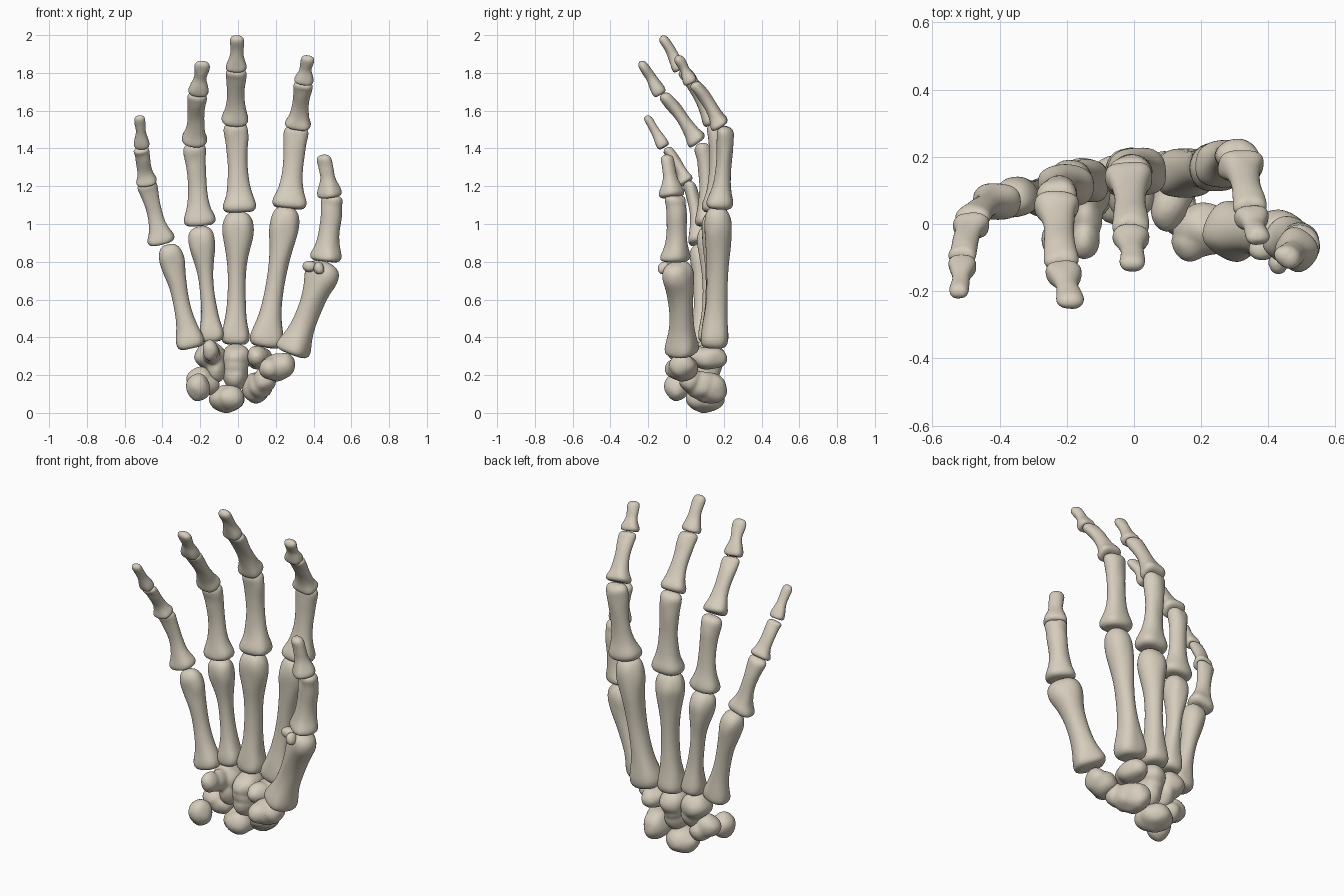
import bpy, bmesh, math
from mathutils import Vector, Matrix, noise

if "Cube" in bpy.data.objects:
    bpy.data.objects.remove(bpy.data.objects["Cube"])

bone_mat = bpy.data.materials.new("bone ivory")
bone_mat.diffuse_color = (0.67, 0.61, 0.505, 1)
bone_mat.use_nodes = True
bone_mat.node_tree.nodes["Principled BSDF"].inputs["Base Color"].default_value = bone_mat.diffuse_color


def add_object(name, bm):
    bmesh.ops.recalc_face_normals(bm, faces=bm.faces)
    for f in bm.faces:
        f.smooth = True
    mesh = bpy.data.meshes.new(name)
    bm.to_mesh(mesh)
    bm.free()
    mesh.materials.append(bone_mat)
    ob = bpy.data.objects.new(name, mesh)
    bpy.context.collection.objects.link(ob)
    return ob


# Stations along a bone: (position, base share, shaft share, head share)
LONG = [(0, .58, 0, 0), (.012, .85, 0, 0), (.05, 1, 0, 0), (.11, .98, 0, 0),
        (.19, .5, .52, 0), (.32, .08, .98, 0), (.5, 0, 1, 0), (.67, 0, .97, .07),
        (.79, 0, .55, .47), (.87, 0, 0, .98), (.93, 0, 0, 1.02),
        (.975, 0, 0, .86), (1, 0, 0, .5)]
# Palm bones: flaring base and a large ball-like head
PALM = [(0, .55, 0, 0), (.012, .85, 0, 0), (.045, 1, 0, 0), (.1, .97, 0, 0),
        (.17, .55, .45, 0), (.28, .12, .9, 0), (.45, 0, 1, 0), (.6, 0, 1, .05),
        (.72, 0, .6, .45), (.81, 0, .1, .92), (.87, 0, 0, 1.02),
        (.93, 0, 0, .94), (.975, 0, 0, .72), (1, 0, 0, .38)]
# Fingertip bone: flared base, thin waist, rounded tuft
TIP = [(0, .6, 0, 0), (.02, .88, 0, 0), (.08, 1, 0, 0), (.18, .95, 0, 0),
       (.32, .45, .55, 0), (.48, 0, 1, 0), (.62, 0, .9, .15), (.74, 0, .3, .7),
       (.84, 0, 0, 1), (.92, 0, 0, .93), (.97, 0, 0, .72), (1, 0, 0, .4)]
SIDES = 20


def long_bone(name, p0, p1, base, shaft, head, dorsal=(0, 1, 0), bow=.012,
              stations=LONG, notch=.16):
    """Loft rings from p0 to p1; base, shaft and head are (width, depth)."""
    p0, p1 = Vector(p0), Vector(p1)
    axis = (p1 - p0).normalized()
    length = (p1 - p0).length
    back = Vector(dorsal)
    back = (back - axis * back.dot(axis)).normalized()
    side = back.cross(axis)
    bm = bmesh.new()
    rings = []
    for t, b, s, h in stations:
        w = (base[0] * b + shaft[0] * s + head[0] * h) / 2
        d = (base[1] * b + shaft[1] * s + head[1] * h) / 2
        centre = p0 + axis * length * t + back * bow * (math.sin(math.pi * t) - .4)
        ring = []
        for i in range(SIDES):
            a = 2 * math.pi * i / SIDES
            c, n = math.cos(a), math.sin(a)
            # squarer bases, paired condyles on the head
            power = 1 - .22 * min(b, 1)
            x = math.copysign(abs(c) ** power, c) * w
            y = math.copysign(abs(n) ** power, n) * d
            if n < 0:
                y *= 1 - notch * (h + .6 * b) * abs(n) ** 4
            elif h > .5:
                y *= 1 - .5 * notch * abs(n) ** 4
                x *= 1 - .12 * n
            co = centre + side * x + back * y
            co += axis * h * notch * .06 * (abs(c) - .5) * (t > .9)
            co += (co - centre).normalized() * noise.noise(co * 17) * .007
            ring.append(bm.verts.new(co))
        rings.append(ring)
    for r0, r1 in zip(rings, rings[1:]):
        for i in range(SIDES):
            j = (i + 1) % SIDES
            bm.faces.new((r0[i], r0[j], r1[j], r1[i]))
    # slightly hollow base, closed rounded head
    for ring, push in ((rings[0], .004), (rings[-1], .003)):
        mid = sum((v.co for v in ring), Vector()) / SIDES + axis * push
        hub = bm.verts.new(mid)
        for i in range(SIDES):
            bm.faces.new((ring[i], ring[(i + 1) % SIDES], hub))
    ob = add_object(name, bm)
    sub = ob.modifiers.new("smooth", 'SUBSURF')
    sub.levels = sub.render_levels = 1


def lump_bone(name, *lumps, grow=.01):
    """Merge ellipsoids (centre, radii) into one rounded bone."""
    bm = bmesh.new()
    for centre, radii in lumps:
        radii = [r + grow for r in radii]
        mat = Matrix.Translation(centre) @ Matrix.Diagonal((*radii, 1))
        bmesh.ops.create_icosphere(bm, subdivisions=3, radius=1, matrix=mat)
    for v in bm.verts:
        v.co += noise.noise_vector(v.co * 14) * .009
    ob = add_object(name, bm)
    re = ob.modifiers.new("merge", 'REMESH')
    re.mode = 'VOXEL'
    re.voxel_size = .008
    re.use_smooth_shade = True
    sm = ob.modifiers.new("soften", 'SMOOTH')
    sm.factor = .5
    sm.iterations = 9


# Metacarpals
palm = dict(stations=PALM)
long_bone("index_metacarpal", (.145, .15, .345), (.262, .17, 1.09),
          (.18, .16), (.095, .11), (.16, .165), **palm)
long_bone("middle_metacarpal", (-.015, .15, .36), (.003, .15, 1.065),
          (.15, .16), (.09, .1), (.17, .165), **palm)
long_bone("ring_metacarpal", (-.135, .13, .375), (-.2, .12, .985),
          (.13, .14), (.075, .085), (.145, .15), **palm)
long_bone("little_metacarpal", (-.245, .08, .34), (-.368, .075, .89),
          (.155, .13), (.085, .085), (.135, .135), **palm)

# Proximal phalanges
long_bone("index_proximal_phalanx", (.27, .175, 1.08), (.31, .21, 1.515),
          (.185, .15), (.105, .08), (.13, .105))
long_bone("middle_proximal_phalanx", (.012, .155, 1.06), (-.012, .16, 1.535),
          (.18, .15), (.105, .08), (.13, .105))
long_bone("ring_proximal_phalanx", (-.2, .115, .99), (-.232, .09, 1.425),
          (.17, .14), (.1, .075), (.125, .1))
long_bone("little_proximal_phalanx", (-.4, .07, .895), (-.485, .02, 1.22),
          (.15, .12), (.08, .066), (.105, .08))

# Middle phalanges
long_bone("index_middle_phalanx", (.315, .185, 1.515), (.347, .045, 1.75),
          (.14, .11), (.085, .065), (.105, .075))
long_bone("middle_middle_phalanx", (-.015, .15, 1.535), (-.01, -.015, 1.82),
          (.145, .115), (.09, .07), (.11, .08))
long_bone("ring_middle_phalanx", (-.232, .065, 1.43), (-.215, -.12, 1.69),
          (.14, .11), (.085, .065), (.105, .075))
long_bone("little_middle_phalanx", (-.483, .005, 1.215), (-.513, -.1, 1.4),
          (.11, .09), (.072, .056), (.085, .065))

# Fingertip bones
tip = dict(stations=TIP, bow=.004, notch=.1)
long_bone("index_distal_phalanx", (.348, .025, 1.745), (.37, -.045, 1.89),
          (.105, .08), (.062, .05), (.08, .06), **tip)
long_bone("middle_distal_phalanx", (-.01, -.03, 1.815), (-.006, -.125, 1.995),
          (.11, .085), (.065, .055), (.08, .06), **tip)
long_bone("ring_distal_phalanx", (-.21, -.135, 1.685), (-.19, -.24, 1.86),
          (.11, .085), (.065, .05), (.085, .06), **tip)
long_bone("little_distal_phalanx", (-.51, -.115, 1.405), (-.52, -.21, 1.57),
          (.085, .07), (.052, .045), (.062, .05), **tip)

# Thumb, turned inward across the palm
thumb = (.55, .83, 0)
long_bone("thumb_metacarpal", (.28, -.02, .31), (.472, -.045, .795),
          (.185, .18), (.115, .13), (.195, .17), dorsal=thumb, **palm)
long_bone("thumb_proximal_phalanx", (.462, -.055, .8), (.503, -.055, 1.15),
          (.165, .15), (.105, .105), (.12, .12), dorsal=thumb)
long_bone("thumb_distal_phalanx", (.485, -.075, 1.14), (.455, -.1, 1.365),
          (.13, .13), (.072, .065), (.085, .075), dorsal=thumb, **tip)
lump_bone("thumb_sesamoid_inner", ((.382, -.075, .775), (.037, .033, .026)),
          grow=.004)
lump_bone("thumb_sesamoid_outer", ((.43, -.115, .765), (.027, .032, .032)),
          grow=.004)

# Wrist bones
lump_bone("trapezium", ((.205, -.015, .24), (.08, .07, .062)),
          ((.25, -.02, .25), (.045, .06, .055)),
          ((.165, -.055, .235), (.045, .045, .05)))
lump_bone("trapezoid", ((.11, .125, .29), (.06, .085, .052)),
          ((.1, .05, .3), (.045, .06, .047)))
lump_bone("capitate", ((-.01, .11, .295), (.068, .095, .062)),
          ((-.013, .1, .25), (.058, .08, .07)),
          ((-.015, .095, .2), (.058, .07, .075)))
lump_bone("hamate", ((-.145, .11, .3), (.075, .08, .07)),
          ((-.115, .1, .24), (.045, .07, .07)),
          ((-.14, .02, .315), (.035, .07, .05)),
          ((-.145, -.05, .335), (.035, .045, .05)))
lump_bone("scaphoid", ((.095, .125, .13), (.065, .085, .075)),
          ((.115, .08, .145), (.06, .08, .065)),
          ((.14, .02, .175), (.05, .05, .058)))
lump_bone("lunate", ((-.06, .11, .075), (.085, .085, .065)),
          ((-.04, .07, .08), (.065, .065, .058)))
lump_bone("triquetrum", ((-.2, .08, .18), (.062, .06, .052)),
          ((-.165, .09, .155), (.055, .062, .052)))
lump_bone("pisiform", ((-.21, -.048, .135), (.056, .058, .064)))
